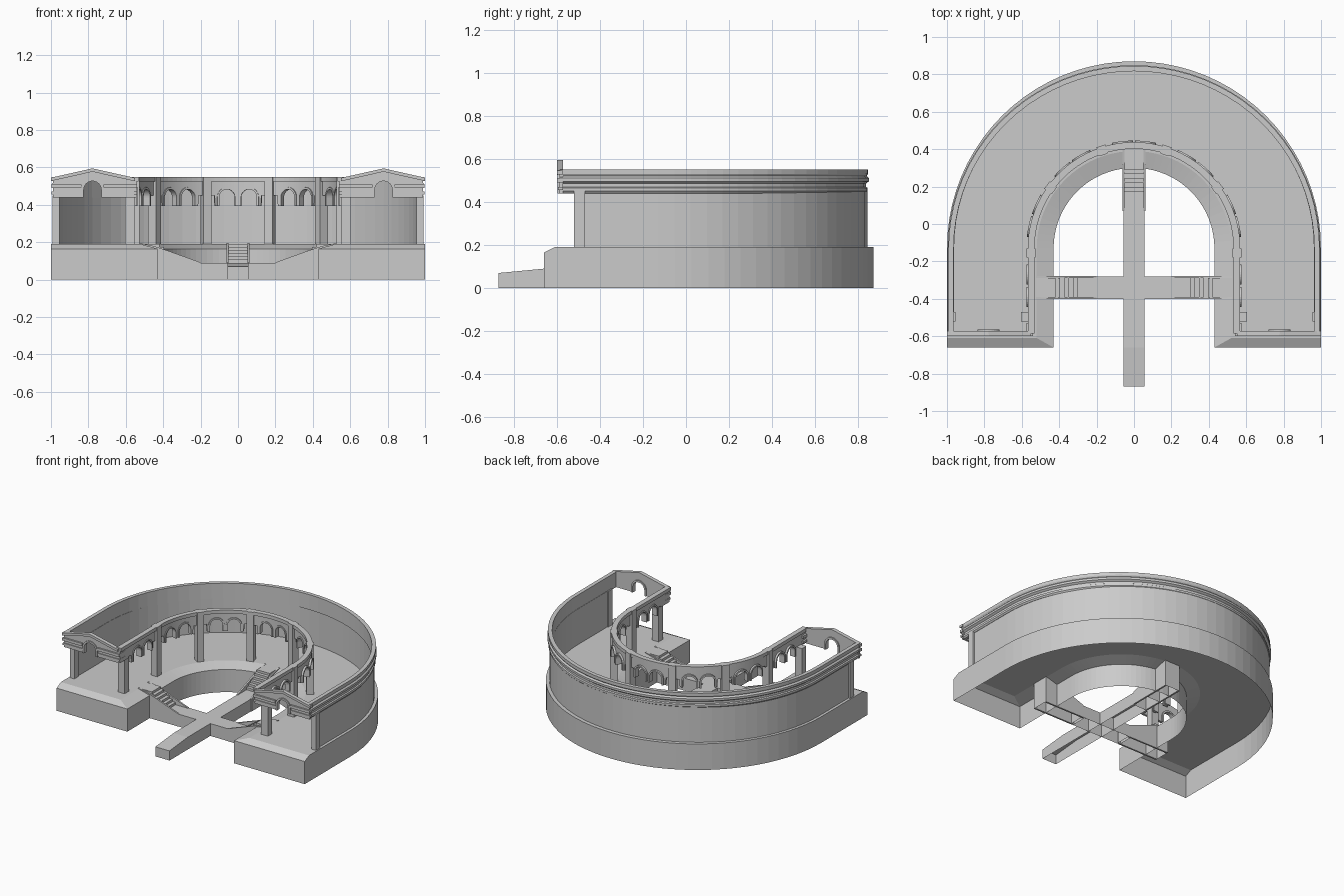
import bpy, math

if "Cube" in bpy.data.objects:
    bpy.data.objects.remove(bpy.data.objects["Cube"])

CY = -0.13          # centre of the curved half
R = 0.55            # arcade centre line radius
ARC = R * math.pi / 2


def make(name, verts, faces):
    me = bpy.data.meshes.new(name)
    me.from_pydata(verts, [], faces)
    me.update()
    ob = bpy.data.objects.new(name, me)
    bpy.context.collection.objects.link(ob)
    return ob


def u_path(rx, ry, yf, z, n=40):
    arc = [(rx * math.cos(math.pi * i / n), CY + ry * math.sin(math.pi * i / n), z)
           for i in range(n + 1)]
    return [(rx, yf, z)] + arc + [(-rx, yf, z)]


def u_sweep(name, rows, caps=(), closed=False):
    """Loft U-shaped rows (rx, ry, front y, z); caps are row index loops at the ends."""
    paths = [u_path(*r) for r in rows]
    n, m = len(paths[0]), len(paths)
    verts = [p for path in paths for p in path]
    faces = [(j * n + i, j * n + i + 1, (j + 1) % m * n + i + 1, (j + 1) % m * n + i)
             for j in range(m if closed else m - 1) for i in range(n - 1)]
    for c in caps:
        faces.append([j * n for j in c])
        faces.append([j * n + n - 1 for j in reversed(c)])
    return make(name, verts, faces)


def along_arcade(s, d):
    """Point at path length s from the back centre, offset d outward."""
    sg, a = (1 if s >= 0 else -1), abs(s)
    if a <= ARC:
        t = a / R
        return sg * (R + d) * math.sin(t), CY + (R + d) * math.cos(t)
    return sg * (R + d), CY - (a - ARC)


def along_right(s, d):
    return s, d


def along_left(s, d):
    return -s, d


def ribbon(name, pairs, d0, d1, place):
    """Solid from pairs of (s, z) points, lower and upper, thickened d0 to d1."""
    verts, faces = [], []
    for (sa, za), (sb, zb) in pairs:
        verts += [(*place(sa, d0), za), (*place(sb, d0), zb),
                  (*place(sb, d1), zb), (*place(sa, d1), za)]
    for i in range(len(pairs) - 1):
        a, b = 4 * i, 4 * i + 4
        faces += [(a + k, a + (k + 1) % 4, b + (k + 1) % 4, b + k) for k in range(4)]
    e = 4 * len(pairs) - 4
    faces += [(3, 2, 1, 0), (e, e + 1, e + 2, e + 3)]
    return make(name, verts, faces)


def strip(name, s0, s1, bottom, top, d0, d1, place, n=1):
    ss = [s0 + (s1 - s0) * i / n for i in range(n + 1)]
    return ribbon(name, [((s, bottom(s)), (s, top(s))) for s in ss], d0, d1, place)


def block(name, s0, s1, z0, z1, d0, d1, place, n=1):
    return strip(name, s0, s1, lambda s: z0, lambda s: z1, d0, d1, place, n)


def archivolt(name, c, spring, foot, ri, ro, d0, d1, place):
    pairs = [((c - ri, foot), (c - ro, foot))]
    for i in range(13):
        a = math.pi - math.pi * i / 12
        pairs.append(((c + ri * math.cos(a), spring + ri * math.sin(a)),
                      (c + ro * math.cos(a), spring + ro * math.sin(a))))
    pairs.append(((c + ri, foot), (c + ro, foot)))
    return ribbon(name, pairs, d0, d1, place)


# Hollow platform with bevelled front and courtyard edge, open underneath
u_sweep("platform", [(1, 1, -0.66, 0), (1, 1, -0.66, .165), (1, 1, -0.61, .19),
                     (.52, .52, -0.61, .19), (.43, .43, -0.66, .165), (.43, .43, -0.66, 0)],
        caps=[(0, 1, 4, 5), (1, 2, 3, 4)])

# Outer wall
u_sweep("outer_wall", [(.98, .972, -.52, .19), (.98, .972, -.52, .45),
                       (.962, .955, -.52, .45), (.962, .955, -.52, .19)],
        caps=[(0, 1, 2, 3)])

# Outer entablature mouldings
prof = [(0, .44), (.008, .45), (.008, .465), (0, .47), (0, .485), (.014, .495),
        (.014, .51), (.004, .52), (.01, .53), (.01, .55), (-.018, .55), (-.018, .44)]
u_sweep("outer_entablature", [(.982 + o, .965 + o, -.585, z) for o, z in prof],
        caps=[range(len(prof))], closed=True)

# Arcade wall: five curved bays and one straight bay per side, two arches each
bays = [k * R * math.radians(36) for k in range(-2, 3)] + [-1.064, 1.064]


def arcade_bottom(s):
    for c in bays:
        t = abs(s - c)
        if abs(t - .06) < .05:
            return .44 + math.sqrt(.05 ** 2 - (t - .06) ** 2)
        if t < .125:
            return .395
        if t < .15:
            return .45
    return .44


END = ARC + .455
strip("arcade_wall", -END, END, arcade_bottom, lambda s: .55, -.008, .012, along_arcade, 700)
block("arcade_cornice", -END, END, .525, .55, -.018, .018, along_arcade, 80)
for c in bays:
    for o in (-.06, .06):
        archivolt("arcade_arch", c + o, .44, .395, .043, .054, -.014, .026, along_arcade)

# Arcade piers
for sg in (-1, 1):
    for s in (R * math.radians(18), R * math.radians(54), ARC + .025):
        block("arcade_pier", sg * s - .024, sg * s + .024, .19, .55, -.024, .026, along_arcade)
    block("front_inner_pier", sg * (ARC + .34), sg * (ARC + .39), .19, .45, 0, .055, along_arcade)

# Pedimented wing fronts
XC, XA, XB = .778, .556, 1.0


def gable(x):
    return .595 - .05 * abs(x - XC) / (XB - XC)


def front_bottom(x):
    t = abs(x - XC)
    return .48 + math.sqrt(.053 ** 2 - t * t) if t < .053 else .44


for place in (along_right, along_left):
    strip("pediment", XA, XB - .01, front_bottom, gable, -.588, -.572, place, 120)
    strip("raking_cornice", XA - .005, XB, lambda x: gable(x) - .018, gable,
          -.6, -.572, place, 40)
    archivolt("pediment_arch", XC, .48, .44, .047, .06, -.596, -.564, place)
    for z0, z1, d in ((.455, .47, -.594), (.49, .51, -.6)):
        block("front_moulding", XA - .006, XC - .06, z0, z1, d, -.572, place)
        block("front_moulding", XC + .06, XB - .003, z0, z1, d, -.572, place)
        block("inner_return_moulding", XA - .016, XA + .02, z0, z1, d, -.53, place)
    block("front_outer_pier", .955, .992, .19, .45, -.52, -.47, place)


# Courtyard walkways and stairs, hollow underneath
def walkway(name, pts, w, origin, ang):
    """Profile of (distance, height) extruded to width and dropped to the ground."""
    ca, sa = math.cos(ang), math.sin(ang)

    def place(d, o):
        return origin[0] + d * ca - o * sa, origin[1] + d * sa + o * ca
    verts, faces = [], []
    for d, z in pts:
        verts += [(*place(d, -w), 0), (*place(d, -w), z), (*place(d, w), z), (*place(d, w), 0)]
    for i in range(len(pts) - 1):
        a, b = 4 * i, 4 * i + 4
        if pts[i][0] == pts[i + 1][0]:
            faces.append((a + 1, a + 2, b + 2, b + 1))
        else:
            faces += [(a + k, a + k + 1, b + k + 1, b + k) for k in range(3)]
    e = 4 * len(pts) - 4
    faces += [(3, 2, 1, 0), (e, e + 1, e + 2, e + 3)]
    make(name, verts, faces)
    return place


walkway("entrance_path", [(-.87, .07), (-.66, .09), (.2, .09)], .057, (0, 0), math.pi / 2)
walkway("cross_path", [(-.21, .09), (.21, .09)], .06, (0, -.34), 0)

steps = [(.19, .09)]
for i in range(6):
    x = .30 + i * .024
    z = .09 + i * .1 / 6
    steps += [(x, z), (x, z + .1 / 6)]
steps.append((.525, .19))
for origin, ang in (((0, -.34), 0), ((0, -.34), math.pi), ((0, -.13), math.pi / 2)):
    place = walkway("stairs", steps, .052, origin, ang)
    cheek = [(.2, .092), (.3, .128), (.39, .16), (.45, .18), (.525, .195)]
    for d0, d1 in ((-.062, -.05), (.05, .062)):
        ribbon("stair_cheek", [((s, 0), (s, z)) for s, z in cheek], d0, d1, place)
